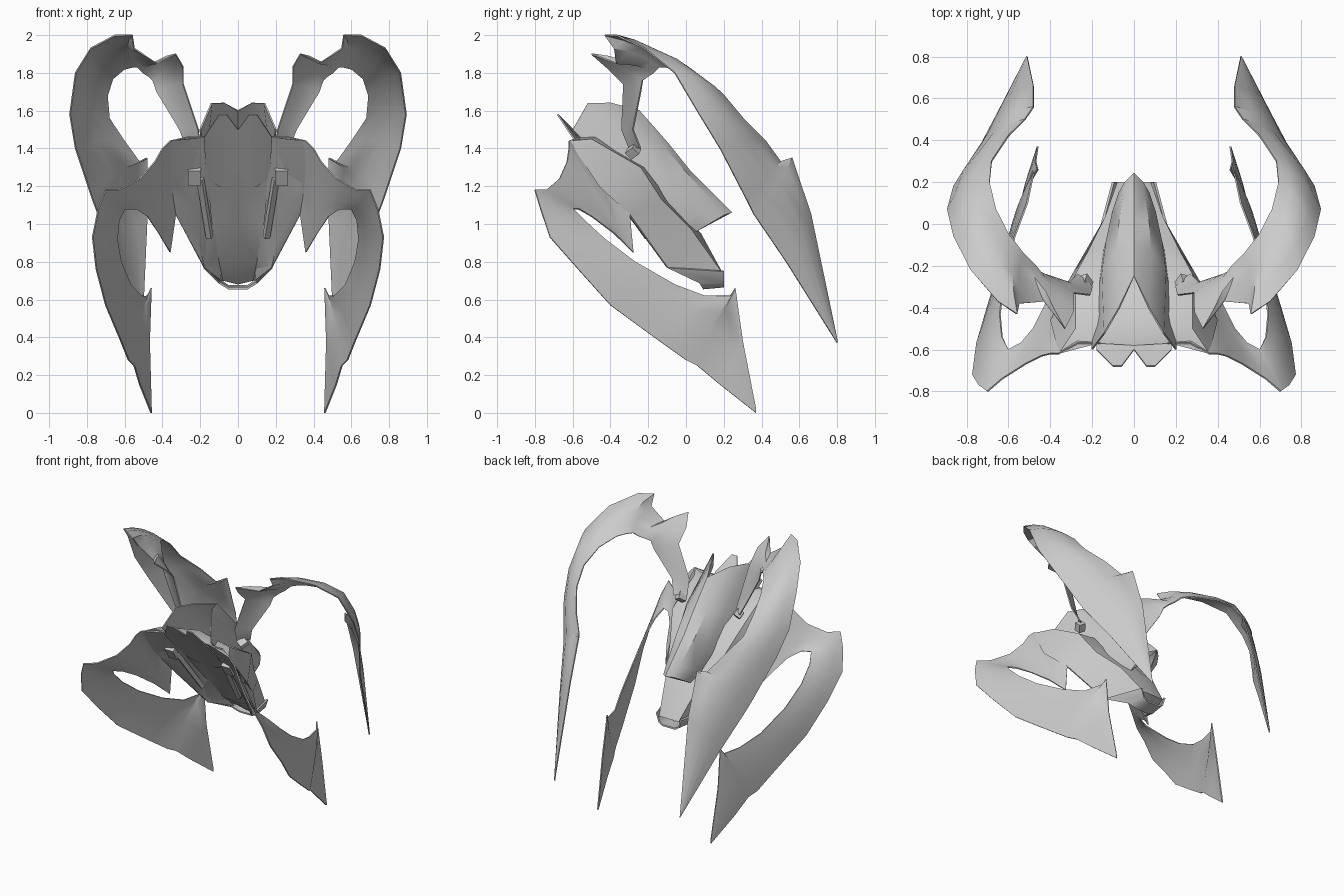
import bpy
import bmesh
import math
from mathutils import Vector

old_cube = bpy.data.objects.get("Cube")
if old_cube:
    bpy.data.objects.remove(old_cube, do_unlink=True)

# Single hull colour
grey = bpy.data.materials.new("hull grey")
grey.use_nodes = True
hull_colour = (0.6, 0.6, 0.6, 1)
grey.diffuse_color = hull_colour
grey.node_tree.nodes["Principled BSDF"].inputs["Base Color"].default_value = hull_colour

parts = []


def add_part(name, bm, thickness=0.0):
    """Turn a right-hand half (+x) into a mirrored, optionally thickened object."""
    bmesh.ops.remove_doubles(bm, verts=bm.verts, dist=0.0005)
    bmesh.ops.recalc_face_normals(bm, faces=bm.faces)
    mesh = bpy.data.meshes.new(name)
    bm.to_mesh(mesh)
    bm.free()
    mesh.materials.append(grey)
    obj = bpy.data.objects.new(name, mesh)
    bpy.context.scene.collection.objects.link(obj)
    mirror = obj.modifiers.new("mirror", "MIRROR")
    mirror.use_axis[0] = True
    mirror.merge_threshold = 0.001
    if thickness:
        solid = obj.modifiers.new("thickness", "SOLIDIFY")
        solid.thickness = thickness
        solid.offset = 0
    parts.append(obj)
    return obj


def loft(name, sections, thickness=0.0, cap_start=False, cap_end=False):
    """Skin a surface across matching rows of points."""
    bm = bmesh.new()
    rows = [[bm.verts.new(p) for p in row] for row in sections]
    for low, high in zip(rows, rows[1:]):
        for k in range(len(low) - 1):
            bm.faces.new((low[k], low[k + 1], high[k + 1], high[k]))
    if cap_start:
        bm.faces.new(rows[0])
    if cap_end:
        bm.faces.new(rows[-1])
    return add_part(name, bm, thickness)


def blade(name, pairs, bulge, thickness):
    """Curved ribbon between an outer and an inner edge, swelling in the middle."""
    rows = []
    for outer, inner in pairs:
        outer, inner = Vector(outer), Vector(inner)
        swell = Vector(bulge) * (outer - inner).length
        row = []
        for step in range(5):
            t = step / 4
            row.append(outer.lerp(inner, t) + swell * (4 * t * (1 - t)))
        rows.append(row)
    return loft(name, rows, thickness)


def beam(name, start, end, width):
    """Square bar between two points."""
    start, end = Vector(start), Vector(end)
    axis = end - start
    bm = bmesh.new()
    bmesh.ops.create_cube(bm, size=1)
    bmesh.ops.scale(bm, vec=(width, width, axis.length), verts=bm.verts)
    turn = Vector((0, 0, 1)).rotation_difference(axis.normalized()).to_matrix()
    bmesh.ops.rotate(bm, matrix=turn, verts=bm.verts)
    bmesh.ops.translate(bm, vec=(start + end) / 2, verts=bm.verts)
    return add_part(name, bm)


# Upper blades: thorny arm, arch and long trailing spike
blade("upper_blades", [
    ((.2, -.3, 1.4), (.27, -.24, 1.4)),
    ((.21, -.34, 1.5), (.31, -.28, 1.5)),
    ((.29, -.33, 1.74), (.43, -.24, 1.7)),
    ((.29, -.42, 1.83), (.45, -.23, 1.76)),
    ((.33, -.5, 1.9), (.47, -.2, 1.78)),
    ((.43, -.37, 1.85), (.5, -.17, 1.8)),
    ((.55, -.38, 1.93), (.53, -.14, 1.83)),
    ((.56, -.43, 2), (.56, -.1, 1.83)),
    ((.65, -.37, 2), (.6, -.05, 1.82)),
    ((.78, -.22, 1.93), (.66, .07, 1.77)),
    ((.86, -.06, 1.8), (.69, .2, 1.68)),
    ((.89, .07, 1.58), (.68, .3, 1.56)),
    ((.86, .18, 1.4), (.6, .42, 1.44)),
    ((.77, .32, 1.13), (.52, .5, 1.33)),
    ((.74, .36, 1.05), (.48, .56, 1.35)),
    ((.65, .53, .8), (.48, .66, 1.05)),
    ((.51, .8, .37), (.51, .8, .38)),
], (.06, .07, .06), .008)

# Lower blades: wing root, barb, hook and trailing spike
blade("lower_blades", [
    ((.16, -.57, 1.46), (.09, .08, .7)),
    ((.27, -.57, 1.46), (.18, -.1, .77)),
    ((.36, -.62, 1.44), (.33, -.3, 1.05)),
    ((.4, -.62, 1.4), (.36, -.28, .85)),
    ((.44, -.63, 1.33), (.42, -.38, .95)),
    ((.52, -.67, 1.24), (.48, -.5, 1.04)),
    ((.63, -.74, 1.18), (.54, -.57, 1.08)),
    ((.7, -.8, 1.18), (.6, -.6, 1.08)),
    ((.74, -.77, 1.08), (.63, -.54, 1.02)),
    ((.77, -.72, .93), (.64, -.43, .92)),
    ((.75, -.57, .76), (.62, -.27, .8)),
    ((.7, -.4, .57), (.57, -.06, .68)),
    ((.62, -.14, .38), (.51, .1, .62)),
    ((.58, 0, .28), (.48, .24, .62)),
    ((.55, .06, .25), (.46, .26, .66)),
    ((.52, .18, .15), (.47, .3, .38)),
    ((.46, .37, 0), (.46, .37, .02)),
], (.02, 0, -.015), .008)

# Hull: belly centre, belly edge, wing edge, shoulder, back centre
loft("hull", [
    [(0, -.58, 1.48), (.17, -.57, 1.46), (.36, -.62, 1.44), (.28, -.5, 1.45), (0, -.45, 1.48)],
    [(0, -.38, 1.2), (.18, -.4, 1.25), (.4, -.46, 1.2), (.28, -.24, 1.3), (0, -.2, 1.3)],
    [(0, -.2, 1), (.13, -.18, 1), (.33, -.3, 1.05), (.22, -.13, 1.13), (0, -.05, 1.1)],
    [(0, -.04, .8), (.1, -.03, .8), (.18, -.1, .77), (.14, .03, .97), (0, .08, .95)],
    [(0, .1, .68), (.08, .1, .7), (.1, .1, .7), (.08, .2, .73), (0, .2, .73)],
], cap_start=True, cap_end=True)

# Canopy: crest, upper side, lower side, rim, with a twin-lobed hood
loft("canopy", [
    [(0, -.25, 1.6), (.07, -.4, 1.64), (.14, -.52, 1.64), (.2, -.6, 1.5)],
    [(0, -.1, 1.43), (.08, -.13, 1.42), (.15, -.23, 1.38), (.18, -.37, 1.26)],
    [(0, .02, 1.28), (.07, 0, 1.27), (.13, -.08, 1.2), (.16, -.2, 1.1)],
    [(0, .17, 1.13), (.05, .14, 1.12), (.1, .06, 1.06), (.11, -.03, 1)],
    [(0, .24, 1.06), (.04, .2, 1.05), (.07, .15, 1.02), (.07, .05, .96)],
], thickness=.008, cap_end=True)

# Twin-lobed plate under the hood
loft("chin_plate", [
    [(0, -.6, 1.5), (0, -.37, 1.2)],
    [(.06, -.68, 1.58), (.06, -.37, 1.2)],
    [(.1, -.68, 1.58), (.1, -.37, 1.2)],
    [(.18, -.6, 1.46), (.17, -.4, 1.25)],
], thickness=.008)

# U-shaped collar at the tail
loft("tail_collar", [
    [(.18, -.1, .77), (.1, .2, .75)],
    [(.1, .07, .69), (.08, .2, .69)],
    [(.05, .09, .66), (.05, .2, .67)],
    [(0, .09, .66), (0, .2, .67)],
], thickness=.012)

# Twin guns on the belly and the brackets that hold the upper arms
beam("gun_housings", (.23, -.45, 1.3), (.23, -.4, 1.22), .07)
beam("gun_barrels", (.2, -.42, 1.24), (.15, -.2, .93), .03)
beam("arm_brackets", (.22, -.3, 1.37), (.25, -.26, 1.4), .05)

# Bake modifiers and shade smoothly with sharp edges kept
bpy.ops.object.select_all(action="DESELECT")
for obj in parts:
    obj.select_set(True)
bpy.context.view_layer.objects.active = parts[0]
bpy.ops.object.convert(target="MESH")
bpy.ops.object.shade_smooth_by_angle(angle=math.radians(35))
